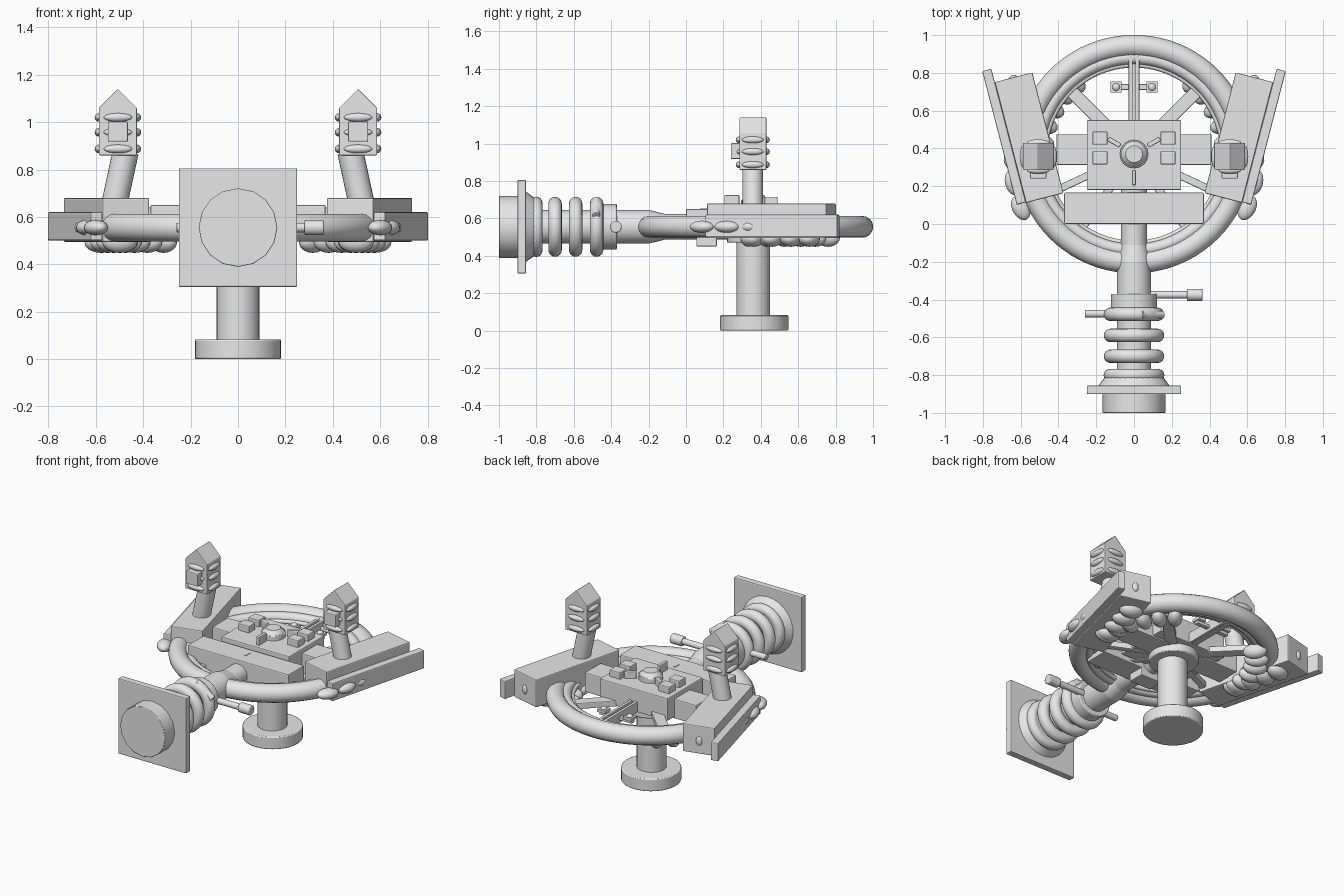
import bpy, math
from mathutils import Vector, Matrix

if "Cube" in bpy.data.objects:
    bpy.data.objects.remove(bpy.data.objects["Cube"])

mat = bpy.data.materials.new("plain_grey")
mat.diffuse_color = (0.8, 0.8, 0.8, 1)
mat.use_nodes = True
mat.node_tree.nodes["Principled BSDF"].inputs["Base Color"].default_value = mat.diffuse_color

WY, WZ = 0.37, 0.555      # wheel centre
PI = math.pi


def finish(name, bevel=0.0, smooth=True):
    ob = bpy.context.object
    ob.name = name
    ob.data.materials.append(mat)
    if bevel:
        m = ob.modifiers.new("bevel", 'BEVEL')
        m.width = bevel
        m.segments = 2
        m.limit_method = 'ANGLE'
    if smooth:
        bpy.ops.object.shade_smooth_by_angle(angle=math.radians(35))
    return ob


def box(name, loc, size, rz=0.0, bevel=0.006):
    bpy.ops.mesh.primitive_cube_add(size=1, location=loc, rotation=(0, 0, rz))
    bpy.context.object.scale = size
    bpy.ops.object.transform_apply(location=False, rotation=False, scale=True)
    return finish(name, bevel, False)


def rod(name, a, b, r, r2=None, n=32, bevel=0.0):
    a, b = Vector(a), Vector(b)
    d = b - a
    bpy.ops.mesh.primitive_cone_add(vertices=n, radius1=r, radius2=r if r2 is None else r2,
                                    depth=d.length, location=(a + b) / 2,
                                    rotation=d.to_track_quat('Z', 'Y').to_euler())
    return finish(name, bevel)


def ring(name, loc, R, r, rot=(0, 0, 0), n=64):
    bpy.ops.mesh.primitive_torus_add(location=loc, rotation=rot, major_radius=R, minor_radius=r,
                                     major_segments=n, minor_segments=16)
    return finish(name)


def blob(name, loc, size, rz=0.0):
    bpy.ops.mesh.primitive_uv_sphere_add(segments=16, ring_count=10, radius=1,
                                         location=loc, rotation=(0, 0, rz))
    bpy.context.object.scale = size
    return finish(name)


# Wheel rims
ring("wheel_rim", (0, WY, WZ), 0.573, 0.058, n=80)
ring("inner_rim", (0, WY, WZ), 0.51, 0.035, n=80)
ring("rim_trim", (0, WY, WZ - 0.01), 0.472, 0.014, n=80)

# Spokes radiating from the hub
for deg in (45, 135, 205, 235, 305, 335):
    a = math.radians(deg)
    w = 0.07 if deg < 180 else 0.04
    box("spoke", (0.27 * math.cos(a), WY + 0.27 * math.sin(a), WZ - 0.02), (0.44, w, 0.04), a)
for s in (-1, 1):
    box("top_spoke_rail", (s * 0.018, 0.72, WZ), (0.02, 0.38, 0.07), bevel=0.003)
box("top_spoke_web", (0, 0.72, WZ - 0.01), (0.03, 0.37, 0.04))
box("cross_spoke", (0, 0.395, 0.575), (0.82, 0.165, 0.13))

# Centre console and front panel
box("console", (0, 0.365, 0.595), (0.5, 0.37, 0.15))
box("front_panel", (0, 0.083, 0.575), (0.74, 0.165, 0.15))
box("panel_underblock", (0, 0.11, 0.48), (0.16, 0.11, 0.06))
box("panel_slot", (0, 0.1, 0.65), (0.012, 0.05, 0.006), bevel=0)
rod("console_dial", (0, WY, 0.66), (0, WY, 0.70), 0.075, n=16, bevel=0.004)
rod("console_dial_cap", (0, WY, 0.70), (0, WY, 0.725), 0.068, 0.045, n=16)
box("console_pointer", (0, 0.245, 0.69), (0.022, 0.08, 0.07))
for s in (-1, 1):
    for y in (0.35, 0.455):
        box("console_button", (s * 0.18, y, 0.69), (0.08, 0.07, 0.05))
    box("console_lever", (s * 0.105, 0.433, 0.69), (0.075, 0.025, 0.05), s * math.radians(30))
    box("rear_tile", (s * 0.095, 0.725, 0.57), (0.06, 0.06, 0.02), bevel=0.003)
    box("rear_tile_bracket", (s * 0.06, 0.725, 0.55), (0.12, 0.03, 0.02), bevel=0.003)
    blob("rear_tile_stud", (s * 0.095, 0.725, 0.58), (0.02, 0.02, 0.014))

# Pedestal
rod("pedestal_base", (0, 0.365, 0), (0, 0.365, 0.083), 0.182, bevel=0.006)
rod("pedestal_column", (0, 0.36, 0.08), (0, 0.36, 0.55), 0.09)
rod("hub_disc", (0, WY, 0.47), (0, WY, 0.53), 0.15, bevel=0.006)

# Steering shaft running forward
def shaft(name, y0, y1, r, r2=None, **k):
    return rod(name, (0, y0, WZ), (0, y1, WZ), r, r2, **k)

shaft("shaft_inner", 0.32, -0.12, 0.068)
shaft("shaft_flare", -0.11, -0.2, 0.068, 0.09)
shaft("shaft_tube", -0.12, -0.2, 0.07, 0.09)
shaft("shaft_outer", -0.2, -0.85, 0.09)
shaft("shaft_collar", -0.37, -0.45, 0.122, bevel=0.006)
for y in (-0.478, -0.59, -0.70):
    ring("bellows_ring", (0, y, WZ), 0.124, 0.036, (PI / 2, 0, 0), 48)
shaft("bellows_end", -0.77, -0.83, 0.13)
ring("bellows_end_ring", (0, -0.80, WZ), 0.128, 0.033, (PI / 2, 0, 0), 48)
shaft("flange_cone", -0.81, -0.862, 0.155, 0.192)
box("mount_plate", (0, -0.878, WZ), (0.5, 0.045, 0.5))
shaft("mount_disc", -0.89, -1.0, 0.166, n=16, bevel=0.003)

# Shaft levers
rod("right_lever", (0, -0.375, WZ), (0.29, -0.375, WZ), 0.02, n=16)
rod("right_lever_knob", (0.28, -0.375, WZ), (0.363, -0.375, WZ), 0.032, n=16, bevel=0.006)
rod("left_lever", (0, -0.475, WZ), (-0.26, -0.475, WZ), 0.02, n=16, bevel=0.003)
rod("lever_tip", (0.04, -0.48, WZ + 0.145), (0.15, -0.48, WZ + 0.06), 0.02, n=16)


def lamp_head(x):
    """Pentagonal housing with a gabled roof, extruded along y."""
    prof = [(-0.08, 0.86), (0.08, 0.86), (0.08, 1.06), (0, 1.14), (-0.08, 1.06)]
    verts = [(x + px, y, z) for y in (0.285, 0.43) for px, z in prof]
    faces = [(0, 1, 2, 3, 4), (9, 8, 7, 6, 5)]
    faces += [(i, i + 5, (i + 1) % 5 + 5, (i + 1) % 5) for i in range(5)]
    me = bpy.data.meshes.new("lamp_head")
    me.from_pydata(verts, [], faces)
    ob = bpy.data.objects.new("lamp_head", me)
    bpy.context.collection.objects.link(ob)
    bpy.ops.object.select_all(action='DESELECT')
    bpy.context.view_layer.objects.active = ob
    ob.select_set(True)
    import bmesh
    bm = bmesh.new()
    bm.from_mesh(me)
    bmesh.ops.recalc_face_normals(bm, faces=bm.faces)
    bm.to_mesh(me)
    bm.free()
    finish("lamp_head", 0.004, False)


for s in (-1, 1):
    # Side pods with outer rails
    tilt = -s * math.radians(14.5)
    box("side_pod", (s * 0.555, 0.457, 0.587), (0.205, 0.66, 0.185), tilt)
    box("pod_rail", (s * 0.688, 0.462, 0.56), (0.05, 0.73, 0.12), tilt)
    blob("pod_end_stud", (s * 0.64, 0.777, 0.58), (0.02, 0.012, 0.03), tilt)

    # Finger grips beneath the rim
    for i in range(6):
        a = math.radians(-4 + i * 11)
        blob("finger_grip", (s * 0.50 * math.cos(a), WY + 0.50 * math.sin(a), 0.495),
             (0.075, 0.045, 0.047), a if s > 0 else PI - a)
    for t in range(4):
        blob("pod_grip", (s * (0.50 + 0.025 * t), 0.36 + 0.1 * t, 0.49), (0.075, 0.055, 0.042), tilt)

    # Thumb grips on the outer rim
    for x, y, l, deg in ((0.60, 0.085, 0.07, -28), (0.638, 0.22, 0.07, -14), (0.645, 0.34, 0.05, -4)):
        blob("thumb_grip", (s * x, y, 0.555), (0.045, l, 0.033), s * math.radians(deg))

    # Lamp post and ribbed lamp
    lx = s * 0.507
    rod("lamp_post", (s * 0.525, 0.357, 0.64), (s * 0.474, 0.357, 0.875), 0.055, n=24)
    lamp_head(lx)
    box("lamp_switch", (lx, 0.27, 0.96), (0.085, 0.06, 0.085))
    for z in (0.887, 0.957, 1.02):
        for d in (-1, 1):
            blob("lamp_side_rib", (lx + d * 0.08, 0.357, z), (0.018, 0.058, 0.018))
            blob("lamp_face_rib", (lx, 0.357 + d * 0.073, z), (0.06, 0.018, 0.018))
